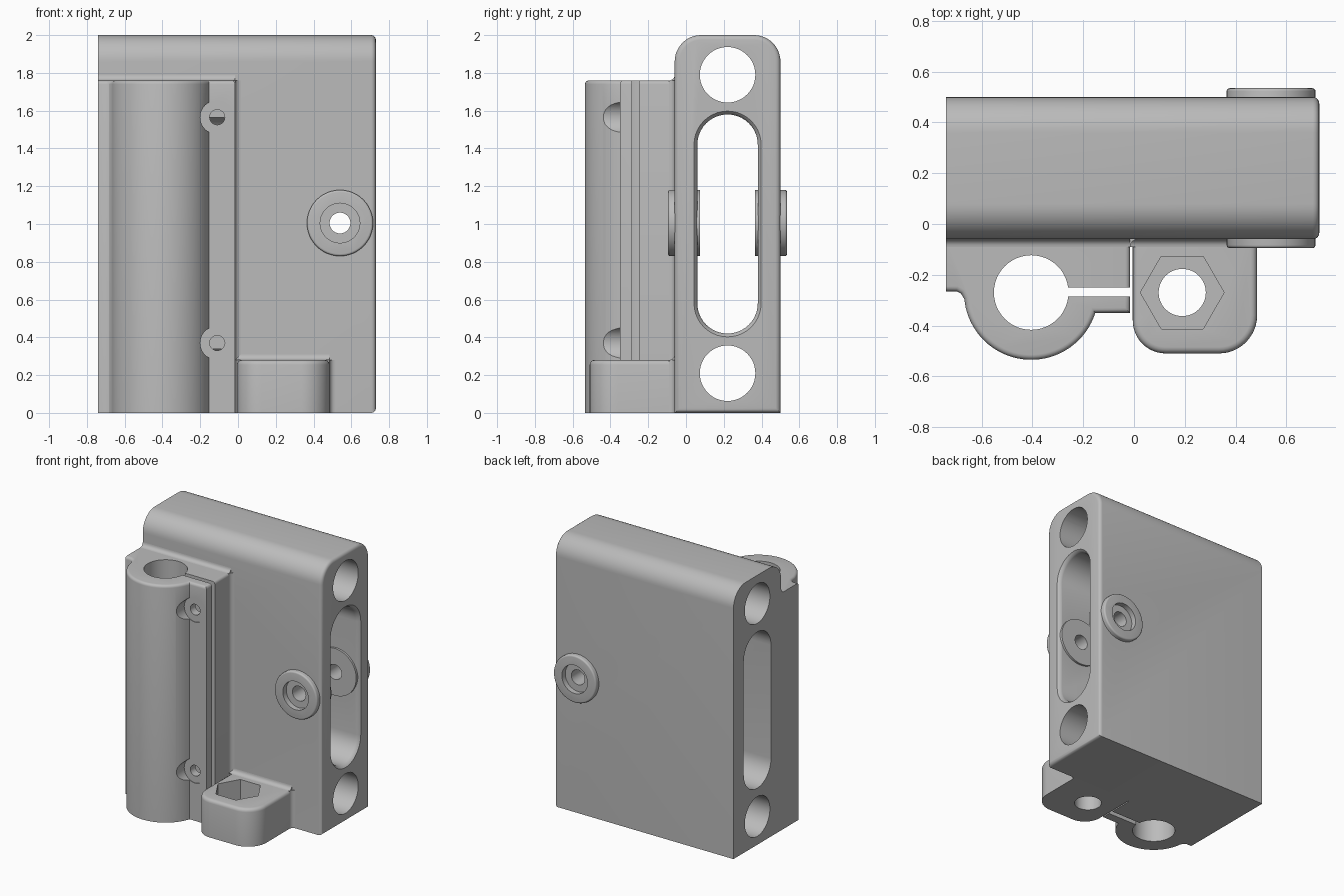
import bpy, bmesh
from math import sin, cos, radians, pi

if "Cube" in bpy.data.objects:
    bpy.data.objects.remove(bpy.data.objects["Cube"], do_unlink=True)

grey = bpy.data.materials.new("plain grey")
grey.use_nodes = True
COLOUR = (0.5, 0.5, 0.5, 1)
grey.diffuse_color = COLOUR
grey.node_tree.nodes["Principled BSDF"].inputs["Base Color"].default_value = COLOUR


def arc(cx, cy, r, start, end, n=12):
    step = radians(end - start) / n
    return [(cx + r * cos(radians(start) + i * step),
             cy + r * sin(radians(start) + i * step)) for i in range(n + 1)]


def circle(cx, cy, r, n=48):
    return arc(cx, cy, r, 0, 360, n)[:-1]


def stadium(cx, low, high, r):
    return arc(cx, high, r, 0, 180, 20) + arc(cx, low, r, 180, 360, 20)


def loft(name, axis, rings, round_edge=None, radius=0.025):
    """Join outlines stacked along an axis, cap the ends, round chosen edges."""
    place = {"x": lambda a, b, t: (t, a, b),
             "y": lambda a, b, t: (a, t, b),
             "z": lambda a, b, t: (a, b, t)}[axis]
    bm = bmesh.new()
    loops = [[bm.verts.new(place(a, b, t)) for a, b in pts] for t, pts in rings]
    n = len(loops[0])
    for low, high in zip(loops, loops[1:]):
        for i in range(n):
            j = (i + 1) % n
            bm.faces.new((low[i], low[j], high[j], high[i]))
    bm.faces.new(loops[0])
    bm.faces.new(loops[-1])
    bmesh.ops.recalc_face_normals(bm, faces=bm.faces)
    if round_edge:
        edges = [e for e in bm.edges if round_edge(e.verts[0].co, e.verts[1].co)]
        bmesh.ops.bevel(bm, geom=edges, offset=radius, segments=4,
                        profile=0.5, affect="EDGES", clamp_overlap=True)
    mesh = bpy.data.meshes.new(name)
    bm.to_mesh(mesh)
    bm.free()
    mesh.materials.append(grey)
    obj = bpy.data.objects.new(name, mesh)
    bpy.context.collection.objects.link(obj)
    return obj


def prism(name, axis, pts, low, high, round_edge=None, radius=0.025):
    return loft(name, axis, [(low, pts), (high, pts)], round_edge, radius)


def cut(target, cutter):
    cutter.hide_render = True
    mod = target.modifiers.new("cut", "BOOLEAN")
    mod.operation, mod.solver, mod.object = "DIFFERENCE", "EXACT", cutter
    bpy.context.view_layer.objects.active = target
    bpy.ops.object.modifier_apply(modifier=mod.name)
    bpy.data.objects.remove(cutter, do_unlink=True)


LEFT, RIGHT, FRONT, BACK = -0.74, 0.73, -0.06, 0.50
MID = 0.22
CLAMP_TOP, CLAMP_END = 1.76, -0.015
BLOCK_TOP, BLOCK_END = 0.28, 0.485
SCREW_X, SCREW_HEIGHTS = -0.11, (0.37, 1.565)
BOSS_X, BOSS_Z = 0.54, 1.005

# Main body with rounded top corners and a rounded right end
outline = ([(FRONT, 0), (BACK, 0)] + arc(BACK - 0.14, 1.86, 0.14, 0, 90)
           + arc(FRONT + 0.14, 1.86, 0.14, 90, 180))
body = prism("main_body", "x", outline, LEFT, RIGHT,
             lambda a, b: min(a.x, b.x) > RIGHT - 0.001)

# Rod holes and the long slot, flared at its right mouth
for z in (0.21, 1.79):
    cut(body, prism("rod_cutter", "x", circle(MID, z, 0.147), -1, 1))
flare = [(-1, 0.16), (0.70, 0.16), (0.712, 0.163), (0.723, 0.171), (0.74, 0.187)]
cut(body, loft("slot_cutter", "x",
               [(t, stadium(MID, 0.58, 1.42, r)) for t, r in flare]))

# Round bosses on both walls, with counterbored holes
cut(body, prism("boss_hole_cutter", "y", circle(BOSS_X, BOSS_Z, 0.16), -0.3, 0.8))
bosses = []
for name, side in (("front_boss", -1), ("back_boss", 1)):
    inner, outer = MID + side * 0.145, MID + side * 0.315
    boss = prism(name, "y", circle(BOSS_X, BOSS_Z, 0.175), inner, outer,
                 lambda a, b: abs(a.y - outer) + abs(b.y - outer) < 0.001, 0.012)
    cut(boss, prism("bolt_cutter", "y", circle(BOSS_X, BOSS_Z, 0.055), -0.4, 0.9))
    cut(boss, prism("bore_cutter", "y", circle(BOSS_X, BOSS_Z, 0.105),
                    outer - side * 0.04, outer + side * 0.1))
    bosses.append(boss)

# Split sleeve clamp
outline = ([(LEFT, FRONT), (LEFT, -0.265), (-0.70, -0.265), (-0.682, -0.274),
            (-0.669, -0.295)]
           + arc(-0.405, -0.27, 0.265, 193, 342.4, 32)
           + [(CLAMP_END, -0.35), (CLAMP_END, FRONT)])


def top_rim(height, end):
    def rule(a, b):
        on_wall = max(a.y, b.y) > FRONT - 0.001 and min(a.y, b.y) > FRONT - 0.001
        on_end = max(a.x, b.x) < end + 0.001
        return min(a.z, b.z) > height - 0.001 and not on_wall and not on_end
    return rule


clamp = prism("sleeve_clamp", "z", outline, 0, CLAMP_TOP, top_rim(CLAMP_TOP, LEFT), 0.02)
cut(clamp, prism("sleeve_cutter", "z", circle(-0.405, -0.27, 0.147), -1, 3))
slit = [(-0.30, -0.285), (0.1, -0.285), (0.1, -0.25), (-0.30, -0.25)]
cut(clamp, prism("slit_cutter", "z", slit, -1, 3))

# Clamp screw seats and holes
for z in SCREW_HEIGHTS:
    cut(clamp, prism("seat_cutter", "y", circle(SCREW_X, z, 0.09), -0.8, -0.345))
    for part in (clamp, body):
        cut(part, prism("screw_cutter", "y", circle(SCREW_X, z, 0.04, 32), -0.8, 0.15))

# Nut block with hexagonal pocket
outline = ([(-0.005, FRONT)] + arc(0.125, -0.38, 0.13, 180, 270)
           + arc(BLOCK_END - 0.15, -0.36, 0.15, 270, 360) + [(BLOCK_END, FRONT)])
block = prism("nut_block", "z", outline, 0, BLOCK_TOP, top_rim(BLOCK_TOP, -1))
cut(block, prism("nut_cutter", "z", circle(0.19, -0.27, 0.165, 6), 0.13, 0.5))
cut(block, prism("bolt_cutter", "z", circle(0.19, -0.27, 0.093), -0.2, 0.5))


# Concave fillets where the parts meet the front wall
def fillet(name, axis, a, b, da, db, low, high, r=0.03):
    pts = [(a, b)] + [(a + da * (r - r * cos(t)), b + db * (r - r * sin(t)))
                      for t in (i * pi / 12 for i in range(7))]
    return prism(name, axis, pts, low, high)


fillets = [
    fillet("clamp_top_fillet", "x", FRONT, CLAMP_TOP, -1, 1, LEFT, CLAMP_END),
    fillet("clamp_side_fillet", "z", CLAMP_END, FRONT, 1, -1, 0, CLAMP_TOP),
    fillet("block_top_fillet", "x", FRONT, BLOCK_TOP, -1, 1, CLAMP_END, BLOCK_END),
    fillet("block_side_fillet", "z", BLOCK_END, FRONT, 1, -1, 0, BLOCK_TOP),
]

# Smooth curved faces while keeping edges sharp
bpy.ops.object.select_all(action="DESELECT")
for obj in [body, clamp, block] + bosses + fillets:
    obj.select_set(True)
bpy.context.view_layer.objects.active = body
bpy.ops.object.shade_smooth_by_angle(angle=radians(30))
